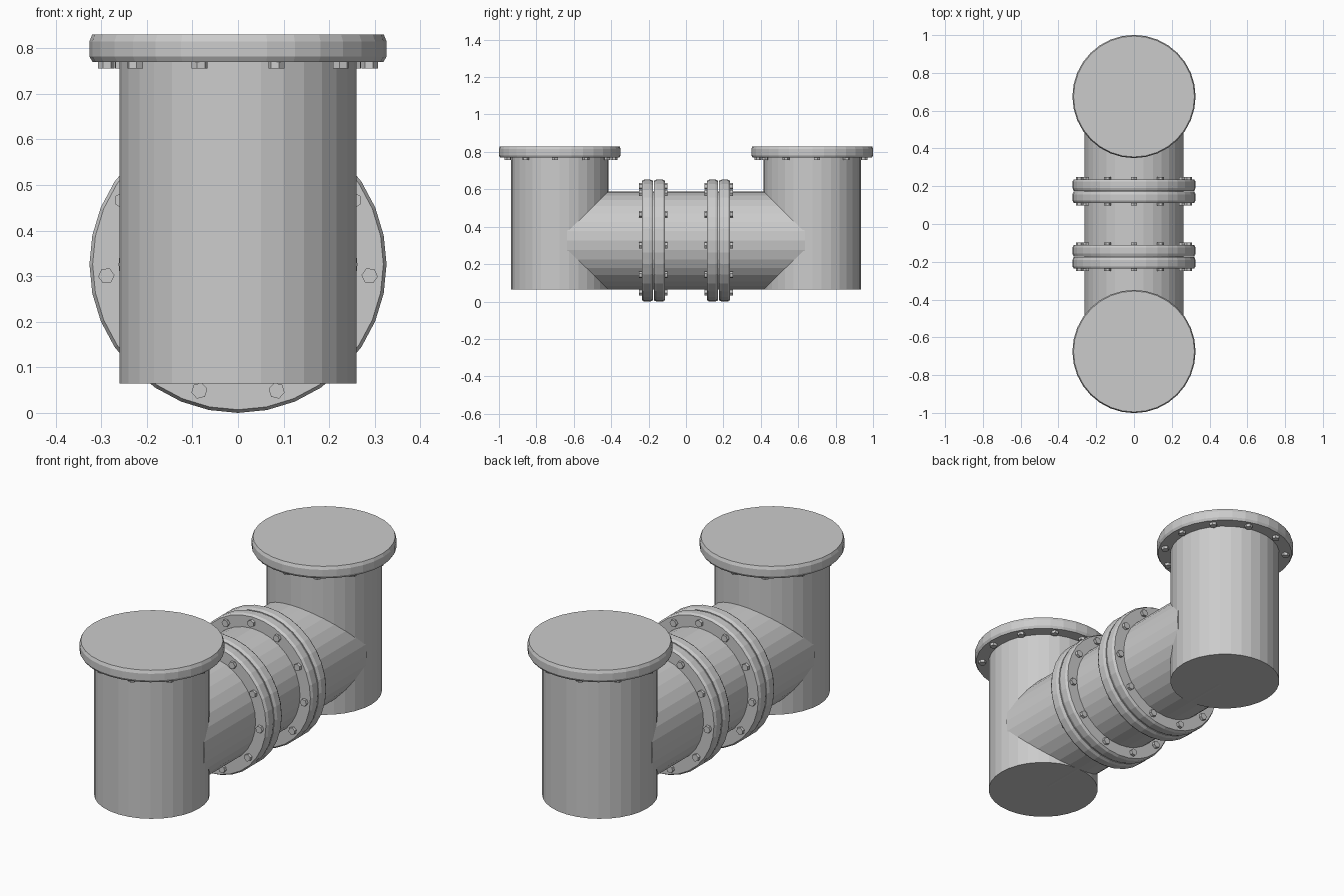
import bpy
import bmesh
from math import pi, radians
from mathutils import Matrix, Vector

SIDES = 32
PIPE_R = 0.26
FLANGE_R = 0.326
FLANGE_H = 0.06
BOLT_RING = 0.29
AXIS_Z = 0.326     # height of the horizontal pipe axis
RISER_Y = 0.675    # distance of each vertical pipe from the centre
JOINT_Y = 0.174    # centre of each bolted joint
BASE_Z, TOP_Z = 0.065, 0.83

cube = bpy.data.objects.get("Cube")
if cube:
    bpy.data.objects.remove(cube, do_unlink=True)


def make_object(name, bm, matrix):
    bmesh.ops.recalc_face_normals(bm, faces=bm.faces)
    mesh = bpy.data.meshes.new(name)
    bm.to_mesh(mesh)
    bm.free()
    obj = bpy.data.objects.new(name, mesh)
    obj.matrix_world = matrix
    bpy.context.collection.objects.link(obj)
    return obj


def frame(origin, axis, up):
    """Local z follows axis, local y follows up."""
    z, y = Vector(axis), Vector(up)
    x = y.cross(z)
    return Matrix.Translation(origin) @ Matrix((x, y, z)).transposed().to_4x4()


def lathe(name, profile, matrix):
    """Turn (radius, height) points into a closed round solid."""
    bm = bmesh.new()
    rings = []
    for r, z in profile:
        rings.append([bm.verts.new(Matrix.Rotation(2 * pi * i / SIDES, 3, 'Z') @ Vector((r, 0, z)))
                      for i in range(SIDES)])
    for low, high in zip(rings, rings[1:]):
        for i in range(SIDES):
            j = (i + 1) % SIDES
            bm.faces.new((low[i], low[j], high[j], high[i]))
    bm.faces.new(rings[0])
    bm.faces.new(rings[-1])
    return make_object(name, bm, matrix)


def flange(name, matrix):
    """Disc with softened rim; bolt heads stand below its local z = 0 face."""
    h = FLANGE_H
    lathe(name, [(FLANGE_R - 0.007, 0), (FLANGE_R, 0.012), (FLANGE_R, h - 0.015),
                 (FLANGE_R - 0.006, h)], matrix)
    bm = bmesh.new()
    half = (17, 51, 85, 119, 151)
    for angle in [*half, *(-a for a in half), 180]:
        place = (Matrix.Rotation(radians(angle), 4, 'Z')
                 @ Matrix.Translation((0, -BOLT_RING, -0.004)))
        bmesh.ops.create_cone(bm, cap_ends=True, segments=6, radius1=0.018,
                              radius2=0.018, depth=0.02, matrix=place)
    make_object(name + "_bolts", bm, matrix)


# Horizontal pipe joining both risers
lathe("cross_pipe", [(PIPE_R + 0.002, -0.635), (PIPE_R + 0.002, 0.635)],
      frame((0, 0, AXIS_Z), (0, 1, 0), (0, 0, 1)))

for side, s in (("front", -1), ("back", 1)):
    # Vertical riser with its blind flange on top
    lathe(side + "_riser", [(PIPE_R, BASE_Z), (PIPE_R, TOP_Z - FLANGE_H / 2)],
          frame((0, s * RISER_Y, 0), (0, 0, 1), (0, -s, 0)))
    flange(side + "_top_flange",
           frame((0, s * RISER_Y, TOP_Z - FLANGE_H), (0, 0, 1), (0, -s, 0)))
    # Pair of flanges bolted back to back around the cross pipe
    for label, d in (("inner", s), ("outer", -s)):
        y = s * JOINT_Y - d * (FLANGE_H + 0.002)
        flange(f"{side}_{label}_flange",
               frame((0, y, AXIS_Z), (0, d, 0), (0, 0, 1)))
